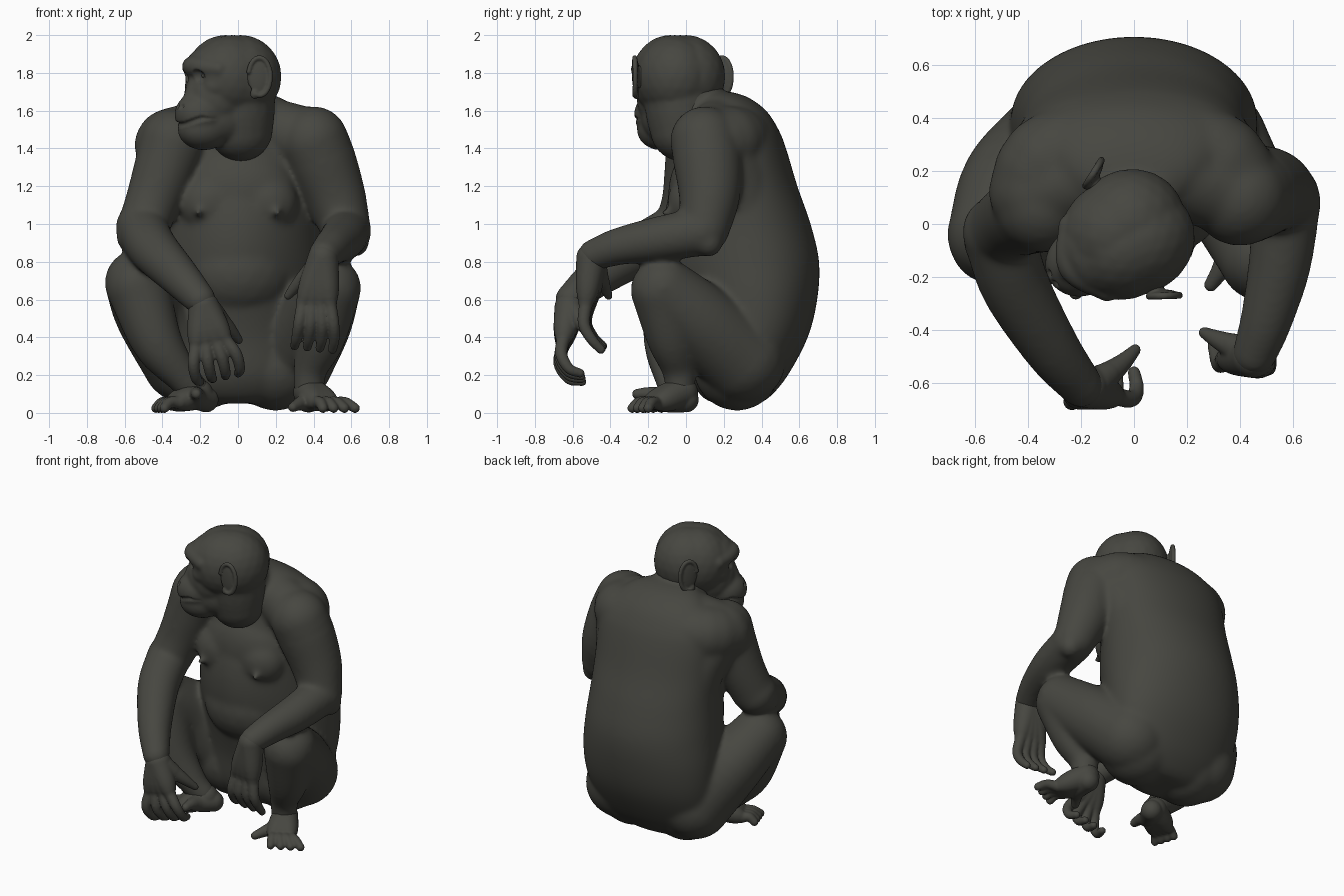
import bpy, bmesh, math
from mathutils import Vector, Matrix

fur = bpy.data.materials.new("dark_grey_skin")
fur.diffuse_color = (0.062, 0.062, 0.052, 1)


def blob(bm, c, r, rot=None):
    """Ellipsoid at c with radii r."""
    r = r if isinstance(r, tuple) else (r, r, r)
    m = Matrix.Translation(c) @ (rot or Matrix()) @ Matrix.Diagonal((*r, 1))
    bmesh.ops.create_icosphere(bm, subdivisions=3 if max(r) > 0.05 else 2, radius=1, matrix=m)


def spline(a, b, c, d, t):
    return 0.5 * (2 * b + (c - a) * t + (2 * a - 5 * b + 4 * c - d) * t * t + (3 * b - a - 3 * c + d) * t ** 3)


def padded(pts):
    p = [Vector(q) for q in pts]
    return [2 * p[0] - p[1]] + p + [2 * p[-1] - p[-2]]


def tube(bm, pts):
    """Swept ball through points (x, y, z, radius) on a smooth curve."""
    p = padded(pts)
    for i in range(1, len(p) - 2):
        b, c = p[i], p[i + 1]
        n = max(2, math.ceil((c - b).length / (0.3 * min(b[3], c[3]))))
        for k in range(n + 1):
            q = spline(*p[i - 1:i + 3], k / n)
            blob(bm, q[:3], q[3])


def loft(bm, rings, n=64, steps=5):
    """Closed smooth stack of egg sections, narrower in front (z, centre y, half width, half depth)."""
    p = padded(rings)
    fine = [spline(*p[i - 1:i + 3], k / steps) for i in range(1, len(p) - 2) for k in range(steps)] + [p[-2]]
    prev = None
    for z, cy, rx, ry in fine:
        cur = []
        for k in range(n):
            a = 2 * math.pi * k / n
            cur.append(bm.verts.new((rx * math.cos(a) * (1 + 0.17 * math.sin(a)), cy + ry * math.sin(a), z)))
        if prev:
            for k in range(n):
                bm.faces.new((prev[k], prev[(k + 1) % n], cur[(k + 1) % n], cur[k]))
        else:
            bm.faces.new(cur[::-1])
        prev = cur
    bm.faces.new(prev)


def finish(bm, name, voxel, smooth):
    """Fuse the overlapping forms into one smooth skin."""
    me = bpy.data.meshes.new(name)
    bm.to_mesh(me)
    bm.free()
    ob = bpy.data.objects.new(name, me)
    bpy.context.collection.objects.link(ob)
    rm = ob.modifiers.new("fuse", 'REMESH')
    rm.mode, rm.voxel_size = 'VOXEL', voxel
    sm = ob.modifiers.new("soften", 'SMOOTH')
    sm.factor, sm.iterations = 0.5, smooth
    bpy.context.view_layer.update()
    dg = bpy.context.evaluated_depsgraph_get()
    new = bpy.data.meshes.new_from_object(ob.evaluated_get(dg))
    ob.modifiers.clear()
    ob.data = new
    new.materials.clear()
    new.materials.append(fur)
    new.polygons.foreach_set("use_smooth", [True] * len(new.polygons))
    new.polygons.foreach_set("material_index", [0] * len(new.polygons))
    return ob


def lerp(a, b, t):
    return tuple(Vector(a).lerp(Vector(b), t))


def digits(bm, root, rows, r, palm_r, n=4):
    """Fan of n digits: each row is the line of joints from first to last digit."""
    for i in range(n):
        t = i / (n - 1)
        joints = [lerp(a, b, t) for a, b in rows]
        tube(bm, [(*root, palm_r), (*lerp(root, joints[0], 0.6), palm_r * 0.8), (*joints[0], r * 1.35)])
        tube(bm, [(*j, r * (1.25 - 0.14 * k)) for k, j in enumerate(joints)])


# ---- body: torso, neck, arms and legs fused
bm = bmesh.new()
loft(bm, [(0.05, 0.27, 0.20, 0.12), (0.09, 0.265, 0.32, 0.185), (0.2, 0.28, 0.41, 0.26),
          (0.4, 0.32, 0.45, 0.325), (0.6, 0.32, 0.46, 0.375), (0.8, 0.295, 0.445, 0.41),
          (1.0, 0.27, 0.43, 0.39), (1.2, 0.255, 0.425, 0.335), (1.4, 0.255, 0.42, 0.275),
          (1.5, 0.25, 0.40, 0.24), (1.6, 0.23, 0.32, 0.195), (1.67, 0.19, 0.22, 0.14), (1.7, 0.17, 0.12, 0.07)])
tube(bm, [(0, 0.18, 1.42, 0.2), (0, 0.08, 1.55, 0.185), (0, 0.02, 1.66, 0.18)])
blob(bm, (0.01, 0.07, 1.16), (0.3, 0.165, 0.25))               # chest
for s in (-1, 1):
    blob(bm, (s * 0.15, 0.04, 1.11), (0.17, 0.14, 0.16))       # breast
    blob(bm, (s * 0.21, -0.095, 1.06), (0.024, 0.045, 0.024))  # nipple
    blob(bm, (s * 0.2, 0.27, 0.245), 0.235)                    # buttock
    tube(bm, [(s * 0.1, 0.2, 1.53, 0.16), (s * 0.38 + 0.015, 0.12, 1.435, 0.175)])                     # collar
    tube(bm, [(s * 0.16, 0.32, 1.45, 0.16), (s * 0.32, 0.23, 1.44, 0.185), (s * 0.38, 0.12, 1.42, 0.17)])  # blade
    tube(bm, [(s * 0.28, 0.32, 1.05, 0.15), (s * 0.3, 0.27, 1.25, 0.17), (s * 0.35, 0.18, 1.4, 0.17)])     # flank
blob(bm, (0, 0.15, 0.75), (0.31, 0.28, 0.27))                  # belly
# arm on the -x side
tube(bm, [(-0.345, 0.07, 1.43, 0.18), (-0.385, 0.05, 1.31, 0.165), (-0.445, 0.02, 1.14, 0.148),
          (-0.495, -0.02, 1.0, 0.14)])
tube(bm, [(-0.51, -0.03, 0.98, 0.14), (-0.45, -0.23, 0.87, 0.132), (-0.31, -0.47, 0.72, 0.108),
          (-0.2, -0.61, 0.6, 0.085)])
blob(bm, (-0.56, -0.07, 0.93), 0.085)
# arm on the +x side
tube(bm, [(0.4, 0.1, 1.44, 0.185), (0.44, 0.115, 1.34, 0.185), (0.51, 0.125, 1.16, 0.165), (0.57, 0.1, 0.98, 0.134)])
tube(bm, [(0.575, 0.08, 0.96, 0.132), (0.55, -0.15, 0.92, 0.12), (0.5, -0.36, 0.88, 0.1),
          (0.455, -0.49, 0.835, 0.085)])
blob(bm, (0.62, 0.12, 0.9), 0.075)
# legs
tube(bm, [(0.28, 0.3, 0.28, 0.23), (0.4, 0.08, 0.48, 0.205), (0.485, -0.12, 0.66, 0.168)])
tube(bm, [(0.485, -0.13, 0.65, 0.165), (0.44, -0.08, 0.4, 0.13), (0.385, -0.04, 0.24, 0.092),
          (0.375, -0.03, 0.13, 0.082)])
tube(bm, [(-0.28, 0.3, 0.28, 0.23), (-0.45, 0.15, 0.53, 0.205), (-0.53, -0.04, 0.69, 0.177)])
tube(bm, [(-0.53, -0.06, 0.67, 0.17), (-0.43, -0.09, 0.38, 0.135), (-0.3, -0.08, 0.2, 0.092),
          (-0.23, -0.06, 0.12, 0.08)])
finish(bm, "body", 0.013, 24)

# ---- hands
bm = bmesh.new()
digits(bm, (-0.18, -0.615, 0.56), [((-0.22, -0.65, 0.36), (-0.07, -0.65, 0.39)),
       ((-0.235, -0.67, 0.26), (-0.01, -0.66, 0.31)), ((-0.22, -0.62, 0.18), (0.01, -0.62, 0.235)),
       ((-0.2, -0.55, 0.165), (0.0, -0.56, 0.21))], 0.03, 0.082)
tube(bm, [(-0.14, -0.6, 0.54, 0.06), (-0.05, -0.53, 0.45, 0.038), (0.005, -0.475, 0.385, 0.023)])
finish(bm, "right_hand", 0.007, 8)

bm = bmesh.new()
digits(bm, (0.45, -0.5, 0.82), [((0.345, -0.51, 0.58), (0.485, -0.53, 0.58)),
       ((0.325, -0.53, 0.48), (0.505, -0.54, 0.47)), ((0.31, -0.49, 0.4), (0.51, -0.5, 0.39)),
       ((0.3, -0.44, 0.355), (0.5, -0.45, 0.335))], 0.03, 0.082)
tube(bm, [(0.42, -0.48, 0.78, 0.06), (0.325, -0.44, 0.69, 0.038), (0.265, -0.41, 0.62, 0.023)])
finish(bm, "left_hand", 0.007, 8)

# ---- feet
bm = bmesh.new()
digits(bm, (0.375, -0.02, 0.11), [((0.5, -0.15, 0.05), (0.41, -0.2, 0.055)),
       ((0.565, -0.18, 0.055), (0.435, -0.25, 0.055)), ((0.62, -0.2, 0.025), (0.45, -0.285, 0.025))], 0.028, 0.084)
tube(bm, [(0.375, 0.0, 0.07, 0.068), (0.37, -0.1, 0.06, 0.058), (0.33, -0.17, 0.05, 0.038),
          (0.29, -0.23, 0.03, 0.027)])
finish(bm, "left_foot", 0.007, 8)

bm = bmesh.new()
digits(bm, (-0.21, -0.05, 0.1), [((-0.36, -0.1, 0.05), (-0.31, -0.19, 0.055)),
       ((-0.4, -0.12, 0.055), (-0.36, -0.22, 0.055)), ((-0.435, -0.13, 0.025), (-0.39, -0.26, 0.025))], 0.028, 0.08)
tube(bm, [(-0.17, -0.03, 0.07, 0.068), (-0.22, -0.12, 0.08, 0.058), (-0.22, -0.2, 0.1, 0.038),
          (-0.22, -0.26, 0.1, 0.028)])
finish(bm, "right_foot", 0.007, 8)

# ---- head, modelled facing -y and then turned
turn = Matrix.Translation((-0.02, -0.04, 0)) @ Matrix.Rotation(math.radians(-60), 4, 'Z')
bm = bmesh.new()
for s in (-1, 1):
    blob(bm, (s * 0.035, 0.02, 1.78), (0.205, 0.22, 0.222))     # skull halves
    blob(bm, (s * 0.03, -0.035, 1.78), (0.2, 0.22, 0.222))
    blob(bm, (s * 0.09, -0.165, 1.73), (0.075, 0.075, 0.065))   # cheek
    blob(bm, (s * 0.028, -0.292, 1.63), 0.028)                  # nostril wing
tube(bm, [(0, 0.02, 1.72, 0.2), (0, 0.03, 1.6, 0.19), (0, 0.04, 1.5, 0.17)])  # neck root
blob(bm, (0, -0.115, 1.82), (0.17, 0.16, 0.135))                # forehead
blob(bm, (0, -0.11, 1.67), (0.165, 0.175, 0.19))                # face
blob(bm, (0, -0.2, 1.58), (0.132, 0.148, 0.125))                # upper lip
blob(bm, (0, -0.185, 1.5), (0.122, 0.145, 0.11))                # chin
blob(bm, (0, -0.07, 1.56), (0.15, 0.2, 0.15))                   # jaw
tube(bm, [(-0.14, -0.175, 1.82, 0.047), (0, -0.245, 1.835, 0.055), (0.14, -0.175, 1.82, 0.047)])  # brow
tube(bm, [(0, -0.19, 1.8, 0.06), (0, -0.225, 1.71, 0.06), (0, -0.275, 1.63, 0.045)])              # nose
head = finish(bm, "head", 0.009, 18)


def dent(ob, pts, radius, depth):
    """Press the front of the face in around points given as (x, z)."""
    normals = [v.normal.copy() for v in ob.data.vertices]
    for v, nrm in zip(ob.data.vertices, normals):
        if v.co.y < -0.1 and v.co.z < 1.85:
            d = min(math.hypot(v.co.x - x, v.co.z - z) for x, z in pts) / radius
            if d < 1:
                v.co -= nrm * depth * (1 - d * d)


dent(head, [(0.115 * k / 20, 1.525 + 0.035 * (k / 20) ** 2) for k in range(-20, 21)], 0.014, 0.013)  # mouth
dent(head, [(-0.022, 1.622), (0.022, 1.622)], 0.015, 0.014)                                          # nostrils
dent(head, [(-0.07, 1.785), (0.07, 1.785)], 0.035, 0.024)                                            # sockets
head.data.transform(turn)

# ---- eyes
bm = bmesh.new()
for s in (-1, 1):
    blob(bm, (s * 0.07, -0.214, 1.785), (0.024, 0.024, 0.018))
eyes = finish(bm, "eyes", 0.004, 2)
eyes.data.transform(turn)

# ---- ears: thin dish, raised rim and lobe
for s, name in ((1, "left_ear"), (-1, "right_ear")):
    bm = bmesh.new()
    place = Matrix.Translation((s * 0.258, 0.0, 1.78)) @ Matrix.Rotation(s * math.radians(-28), 4, 'Z')
    blob(bm, (0, 0, 0), (0.016, 0.055, 0.098))
    tube(bm, [(s * 0.008, 0.058 * math.cos(a) + 0.004, 0.1 * math.sin(a), 0.014)
              for a in [math.radians(-110 + 25 * k) for k in range(12)]])
    blob(bm, (0, -0.02, -0.09), (0.018, 0.026, 0.03))
    blob(bm, (-s * 0.02, -0.03, 0), (0.03, 0.035, 0.06))
    bmesh.ops.transform(bm, matrix=place, verts=bm.verts)
    ear = finish(bm, name, 0.006, 3)
    ear.data.transform(turn)
